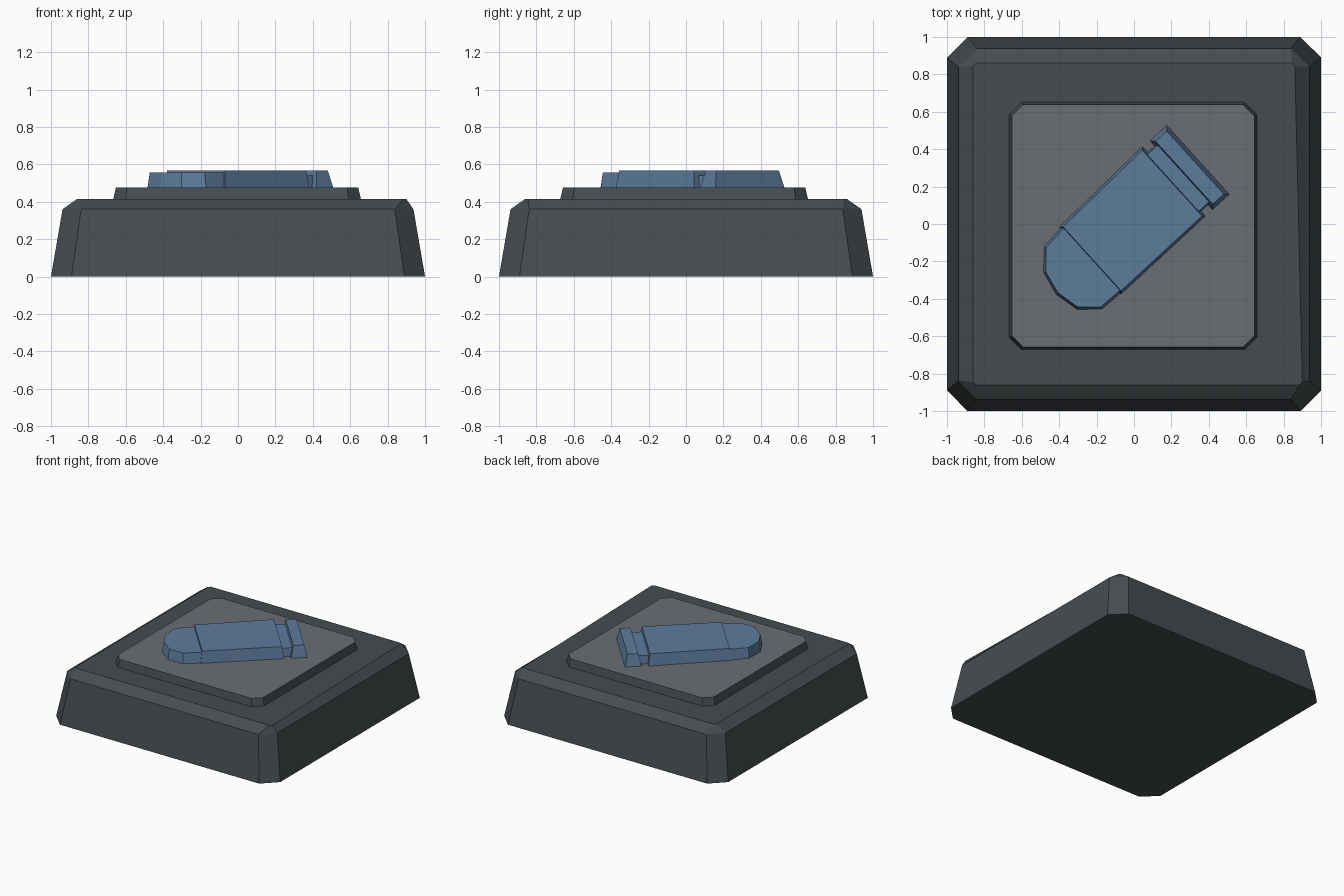
import bpy, bmesh, math

if "Cube" in bpy.data.objects:
    bpy.data.objects.remove(bpy.data.objects["Cube"])


def material(name, rgb):
    m = bpy.data.materials.new(name)
    m.diffuse_color = (*rgb, 1)
    m.use_nodes = True
    m.node_tree.nodes["Principled BSDF"].inputs["Base Color"].default_value = m.diffuse_color
    return m


dark = material("dark grey", (0.060, 0.073, 0.079))
grey = material("plate grey", (0.142, 0.157, 0.177))
blue = material("steel blue", (0.108, 0.200, 0.330))


def loft(name, rings, mats, top_mat=0):
    """Skin rings of equal point count, cap both ends, colour the top cap."""
    bm = bmesh.new()
    loops = [[bm.verts.new(p) for p in r] for r in rings]
    n = len(loops[0])
    for a, b in zip(loops, loops[1:]):
        for i in range(n):
            j = (i + 1) % n
            bm.faces.new((a[i], a[j], b[j], b[i]))
    bm.faces.new(loops[0][::-1])
    bm.faces.new(loops[-1]).material_index = top_mat
    bmesh.ops.recalc_face_normals(bm, faces=[f for f in bm.faces])
    me = bpy.data.meshes.new(name)
    bm.to_mesh(me)
    bm.free()
    for m in mats:
        me.materials.append(m)
    ob = bpy.data.objects.new(name, me)
    bpy.context.collection.objects.link(ob)
    return ob


def octagon(h, c, z, cx=0, cy=0):
    """Square of half size h with corners cut by c."""
    k = h - c
    pts = [(k, -h), (h, -k), (h, k), (k, h), (-k, h), (-h, k), (-h, -k), (-k, -h)]
    return [(x + cx, y + cy, z) for x, y in pts]


# Base block, with the front right corner of its top pulled outward
top = octagon(0.86, 0.015, 0.415)
for i in (0, 1):
    x, y, z = top[i]
    top[i] = (x + 0.04, y, z)
loft("base", [octagon(1.0, 0.11, 0), octagon(0.938, 0.10, 0.36), top], [dark])

# Raised plate with a lighter top
loft("raised_plate", [octagon(0.662, 0.066, 0.40, -0.005, -0.01),
                      octagon(0.662, 0.066, 0.415, -0.005, -0.01),
                      octagon(0.648, 0.060, 0.475, -0.005, -0.01)], [dark, grey], 1)

# Bullet emblem: outlines (along, across) turned to lie on the diagonal
ANGLE = math.radians(42.2)


def emblem(name, outline, z_top, inset=0.022):
    us = [p[0] for p in outline]
    vs = [p[1] for p in outline]
    cu, cv = (max(us) + min(us)) / 2, (max(vs) + min(vs)) / 2
    su = 1 - 2 * inset / (max(us) - min(us))
    sv = 1 - 2 * inset / (max(vs) - min(vs))
    c, s = math.cos(ANGLE), math.sin(ANGLE)

    def ring(z, a, b):
        out = []
        for u, v in outline:
            u, v = cu + (u - cu) * a, cv + (v - cv) * b
            out.append((u * c - v * s, u * s + v * c, z))
        return out
    loft(name, [ring(0.47, 1, 1), ring(z_top, su, sv)], [blue])


emblem("bullet_casing", [(-0.305, -0.232), (0.312, -0.226), (0.312, 0.277), (-0.305, 0.256)],
       0.567, 0.014)
emblem("bullet_neck", [(0.29, -0.19), (0.385, -0.19), (0.385, 0.235), (0.29, 0.235)], 0.54, 0.008)
emblem("bullet_rim", [(0.361, -0.226), (0.485, -0.226), (0.485, 0.273), (0.361, 0.273)], 0.567)
emblem("bullet_tip", [(-0.28, -0.226), (-0.28, 0.25), (-0.435, 0.235), (-0.532, 0.135),
                      (-0.562, 0.0), (-0.532, -0.135), (-0.432, -0.223)], 0.556, 0.014)
